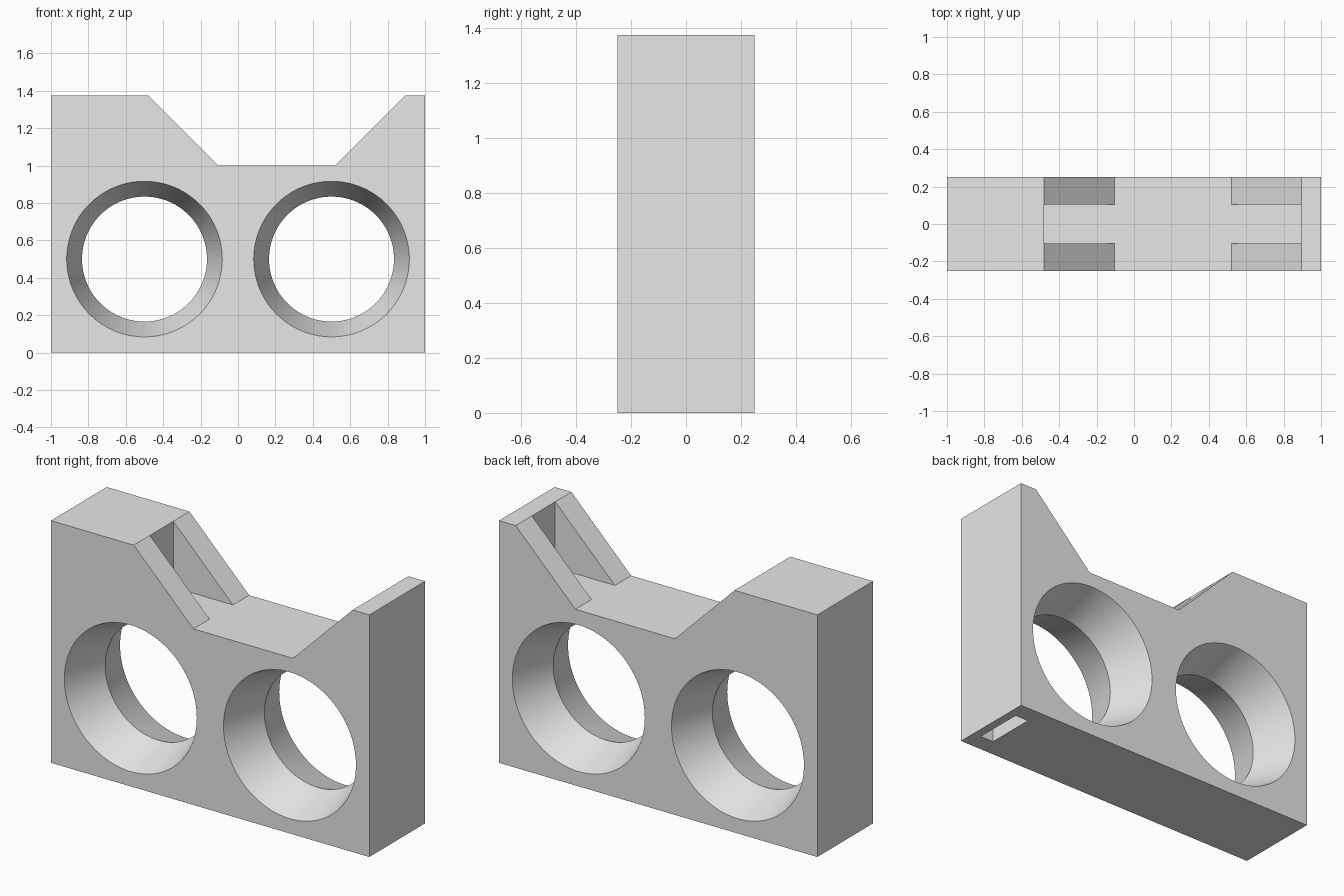
import bpy, bmesh, math

if "Cube" in bpy.data.objects:
    bpy.data.objects.remove(bpy.data.objects["Cube"])

W, D, H = 1.0, 0.25, 1.375     # half width, half depth, height
DECK = 1.0                     # height of the middle deck
SLOT = 0.105                   # half width of the slot between the ribs

grey = bpy.data.materials.new("plain grey")
grey.diffuse_color = (0.8, 0.8, 0.8, 1)
grey.use_nodes = True
grey.node_tree.nodes["Principled BSDF"].inputs["Base Color"].default_value = grey.diffuse_color


def make(name, bm):
    bmesh.ops.recalc_face_normals(bm, faces=bm.faces)
    mesh = bpy.data.meshes.new(name)
    bm.to_mesh(mesh)
    bm.free()
    mesh.materials.append(grey)
    obj = bpy.data.objects.new(name, mesh)
    bpy.context.collection.objects.link(obj)
    return obj


def prism(name, profile, y0, y1):
    """Extrude an (x, z) outline from y0 to y1."""
    bm = bmesh.new()
    face = bm.faces.new([bm.verts.new((x, y0, z)) for x, z in profile])
    new = bmesh.ops.extrude_face_region(bm, geom=[face])["geom"]
    verts = [v for v in new if isinstance(v, bmesh.types.BMVert)]
    bmesh.ops.translate(bm, verts=verts, vec=(0, y1 - y0, 0))
    return make(name, bm)


def hourglass(name, cx, cz, r_mid, r_face, n=128):
    """Double cone along y, narrowest at y = 0, reaching past both faces."""
    bm = bmesh.new()
    r_end = r_mid + (r_face - r_mid) * 0.3 / D
    rings = []
    for y, r in ((-0.3, r_end), (0, r_mid), (0.3, r_end)):
        rings.append([bm.verts.new((cx + r * math.cos(2 * math.pi * i / n), y,
                                    cz + r * math.sin(2 * math.pi * i / n)))
                      for i in range(n)])
    for a, b in zip(rings, rings[1:]):
        for i in range(n):
            j = (i + 1) % n
            bm.faces.new((a[i], a[j], b[j], b[i]))
    bm.faces.new(rings[0])
    bm.faces.new(rings[-1])
    return make(name, bm)


# Main body with a raised block at each end
body = prism("body", [(-W, 0), (W, 0), (W, H), (0.895, H), (0.895, DECK),
                      (-0.48, DECK), (-0.48, H), (-W, H)], -D, D)

# Two flared round openings and a small pocket in the underside
cutters = [hourglass("opening_cutter", x, 0.5, 0.334, 0.416) for x in (-0.5, 0.5)]
cutters.append(prism("pocket_cutter", [(0.865, -0.1), (0.95, -0.1),
                                       (0.95, 0.25), (0.865, 0.25)], -0.145, 0.145))

bpy.context.view_layer.objects.active = body
body.select_set(True)
for cutter in cutters:
    cutter.hide_render = True
    mod = body.modifiers.new("cut", 'BOOLEAN')
    mod.operation = 'DIFFERENCE'
    mod.solver = 'EXACT'
    mod.object = cutter
    bpy.ops.object.modifier_apply(modifier=mod.name)
    bpy.data.objects.remove(cutter)
bpy.ops.object.shade_smooth_by_angle(angle=math.radians(30))

# Sloped ribs, a front and back pair at each raised block
for side, wall, foot in (("left", -0.48, -0.105), ("right", 0.895, 0.52)):
    for place, y0, y1 in (("front", -D, -SLOT), ("back", SLOT, D)):
        prism(f"{side}_{place}_rib", [(wall, DECK), (foot, DECK), (wall, H)], y0, y1)
